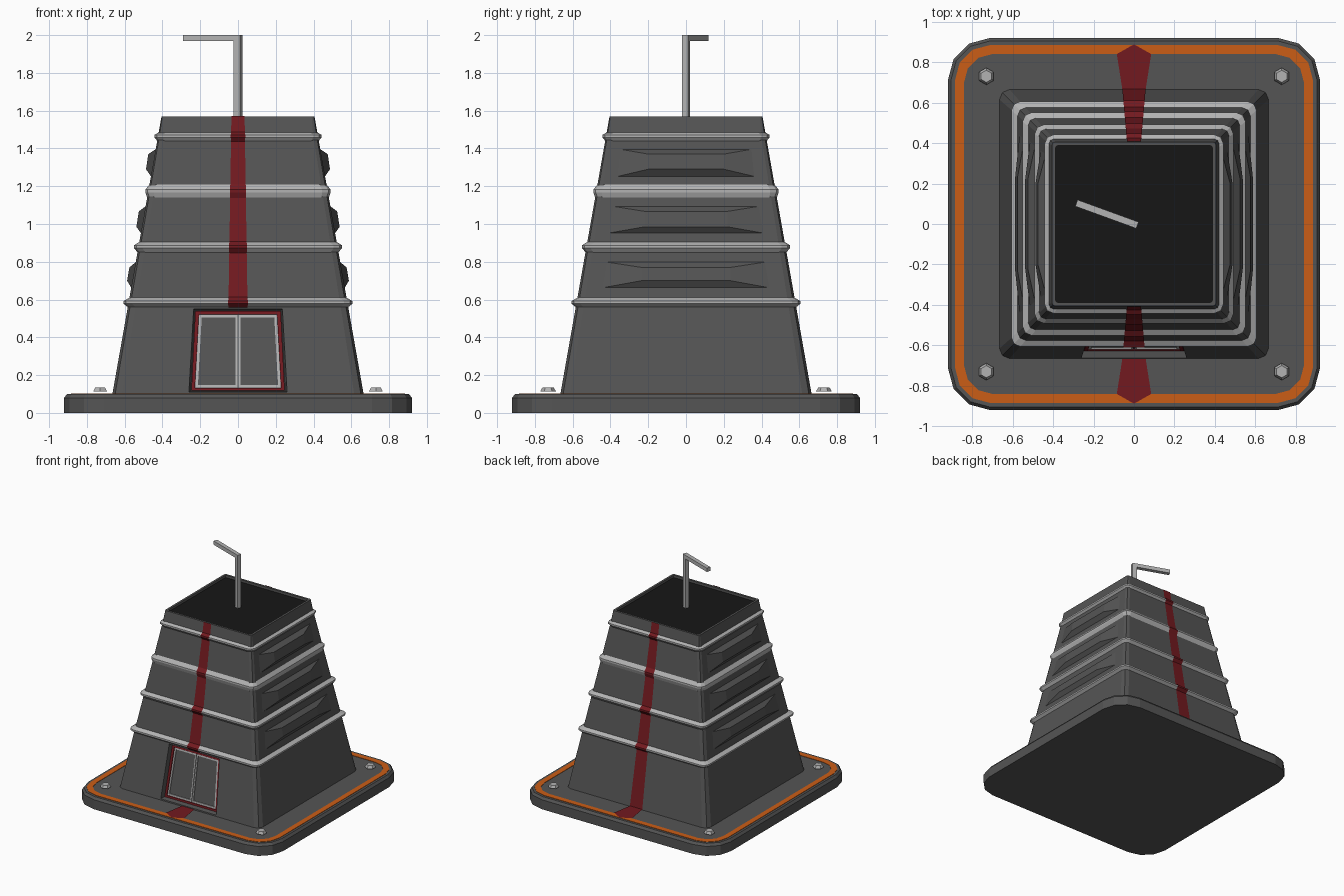
import bpy, bmesh, math
from mathutils import Vector

if "Cube" in bpy.data.objects:
    bpy.data.objects.remove(bpy.data.objects["Cube"])

COL = {"dark": (0.09, 0.09, 0.09, 1), "light": (0.45, 0.45, 0.45, 1), "red": (0.17, 0.01, 0.014, 1),
       "orange": (0.6, 0.11, 0.008, 1), "black": (0.008, 0.008, 0.008, 1)}
MAT = {}
for key, c in COL.items():
    MAT[key] = bpy.data.materials.new(key + "_paint")
    MAT[key].diffuse_color = c


def finish(name, bm, col, recalc=True):
    if recalc:
        bmesh.ops.recalc_face_normals(bm, faces=bm.faces[:])
    me = bpy.data.meshes.new(name)
    bm.to_mesh(me)
    bm.free()
    me.materials.append(MAT[col])
    ob = bpy.data.objects.new(name, me)
    bpy.context.collection.objects.link(ob)
    return ob


def wall(z):
    """Half width of the sloping tower wall at height z."""
    return 0.665 - (z - 0.1) * 0.177


def rounded_square(h, r, z, segs):
    pts = []
    for q in range(4):
        cx = (h - r) * (1 if q in (0, 3) else -1)
        cy = (h - r) * (1 if q < 2 else -1)
        for i in range(segs + 1):
            a = math.radians(90 * (q + i / segs))
            pts.append((cx + r * math.cos(a), cy + r * math.sin(a), z))
    return pts


def loft(levels, segs, caps=True, closed=False):
    """levels: (half width, corner radius, z)"""
    bm = bmesh.new()
    rings = [[bm.verts.new(p) for p in rounded_square(h, r, z, segs)] for h, r, z in levels]
    pairs = list(zip(rings, rings[1:])) + ([(rings[-1], rings[0])] if closed else [])
    for a, b in pairs:
        for i in range(len(a)):
            j = (i + 1) % len(a)
            bm.faces.new((a[i], a[j], b[j], b[i]))
    if caps:
        bm.faces.new(rings[0][::-1])
        bm.faces.new(rings[-1])
    return bm


# base plate and painted border
finish("base_plate", loft([(0.92, 0.21, 0), (0.92, 0.21, 0.08), (0.905, 0.195, 0.1)], 3), "dark")
finish("base_border", loft([(0.885, 0.175, 0.098), (0.885, 0.175, 0.103),
                            (0.84, 0.14, 0.103), (0.84, 0.14, 0.098)], 3, False, True), "orange")

# tower shell with sunken roof rim
bm = loft([(wall(0.1), 0.05, 0.1), (wall(0.56), 0.04, 0.56), (wall(1.47), 0.025, 1.47),
           (0.405, 0.015, 1.57), (0.387, 0.01, 1.57), (0.387, 0.01, 1.54)], 2)
bmesh.ops.recalc_face_normals(bm, faces=bm.faces[:])
# door recess pushed into the lower front wall
front = min((f for f in bm.faces if f.calc_center_median().z < 0.5 and f.normal.y < -0.9),
            key=lambda f: f.calc_center_median().y)
for xb, zb, xt, zt, d in ((0.26, 0.11, 0.235, 0.55, 0), (0.25, 0.115, 0.228, 0.543, 0.045)):
    bmesh.ops.inset_individual(bm, faces=[front], thickness=0.01)
    mid = front.calc_center_median().z
    for v in front.verts:
        x, z = (xb, zb) if v.co.z < mid else (xt, zt)
        v.co = (math.copysign(x, v.co.x), -(wall(z) - d), z)
finish("tower_body", bm, "dark", False)
finish("roof", loft([(0.387, 0.01, 1.541), (0.387, 0.01, 1.55)], 2), "black")

# ridged bands: (bottom z, peak z, top z, peak half width)
BANDS = [(0.56, 0.585, 0.61, 0.61), (0.85, 0.88, 0.905, 0.555),
         (1.14, 1.175, 1.21, 0.495), (1.44, 1.465, 1.485, 0.446)]
for n, (z0, z1, z2, h) in enumerate(BANDS):
    finish(f"band_{n + 1}", loft([(wall(z0), 0.04, z0), (h - 0.004, 0.045, z1 - 0.007), (h - 0.004, 0.045, z1 + 0.007),
                                  (wall(z2), 0.04, z2), (wall(z2) - 0.03, 0.02, z2),
                                  (wall(z0) - 0.03, 0.02, z0)], 2, False, True), "light")

# faceted side bulges: (z levels, half lengths)
BULGES = [(0.66, 0.70, 0.77, 0.80, 0.455, 0.235, 0.43, 0.587, 0.575),
          (0.95, 0.985, 1.067, 1.095, 0.42, 0.22, 0.395, 0.538, 0.525),
          (1.25, 1.29, 1.37, 1.397, 0.37, 0.2, 0.355, 0.487, 0.475)]
for n, (za, zb, zc, zd, la, lb, ld, xb, xc) in enumerate(BULGES):
    for side, s in (("right", 1), ("left", -1)):
        bm = bmesh.new()
        outer = [(wall(z) - 0.002, y, z) for y, z in ((-la, za), (la, za), (ld, zd), (-ld, zd))]
        inner = [(xb, -lb, zb), (xb, lb, zb), (xc, lb, zc), (xc, -lb, zc)]
        a, b = [[bm.verts.new((s * x, y, z)) for x, y, z in q] for q in (outer, inner)]
        for i in range(4):
            j = (i + 1) % 4
            bm.faces.new((a[i], a[j], b[j], b[i]))
        bm.faces.new(b)
        bm.faces.new(a[::-1])
        finish(f"side_bulge_{side}_{n + 1}", bm, "dark")


# door frames lying in the recess
def door_frame(name, outer, inner, d, col):
    bm = bmesh.new()
    rings = [[bm.verts.new((x, -(wall(z) - k), z)) for x, z in q]
             for q, k in ((outer, 0.046), (outer, d), (inner, d), (inner, 0.046))]
    for a, b in zip(rings, rings[1:] + rings[:1]):
        for i in range(4):
            j = (i + 1) % 4
            bm.faces.new((a[i], a[j], b[j], b[i]))
    finish(name, bm, col)


def trap(xb, zb, xt, zt):
    return [(-xb, zb), (xb, zb), (xt, zt), (-xt, zt)]


door_frame("door_surround", trap(0.247, 0.118, 0.226, 0.54), trap(0.228, 0.133, 0.207, 0.52), 0.033, "red")
for side, s in (("right", 1), ("left", -1)):
    o = [(0.003, 0.134), (0.226, 0.134), (0.205, 0.517), (0.003, 0.517)]
    i = [(0.013, 0.148), (0.212, 0.148), (0.192, 0.505), (0.013, 0.505)]
    door_frame(f"door_leaf_{side}", [(s * x, z) for x, z in o], [(s * x, z) for x, z in i], 0.038, "light")


# red stripes following the wall and band profile: points are (distance out, z, half width)
def stripe(name, pts, s):
    bm = bmesh.new()
    rows = []
    for d, z, w in pts:
        xs = (-w, w) if w else (0,)
        rows.append([bm.verts.new((x, s * d, z)) for x in xs])
    for a, b in zip(rows, rows[1:]):
        f = bm.faces.new(a + b[::-1])
        f.normal_update()
        if f.normal.dot(Vector((0, s, 1))) < 0:
            f.normal_flip()
    finish(name, bm, "red", False)


def half(z):
    return 0.058 - (z - 0.1) * 0.0157


ground = [(0.888, 0.106, 0), (0.84, 0.106, 0.085), (0.668, 0.106, 0.058)]
climb = []
for z0, z1, z2, h in BANDS:
    climb += [(wall(z0) + 0.004, z0 - 0.003, half(z0)), (h + 0.001, z1 - 0.007, half(z1) + 0.002),
              (h + 0.001, z1 + 0.007, half(z1) + 0.002), (wall(z2) + 0.004, z2 + 0.003, half(z2))]
climb.append((0.409, 1.571, half(1.57)))
stripe("stripe_back", ground + climb, 1)
stripe("stripe_front_upper", climb, -1)
stripe("stripe_front_base", ground, -1)

# corner bolts
for sx in (-1, 1):
    for sy in (-1, 1):
        bpy.ops.mesh.primitive_cone_add(vertices=6, radius1=0.042, radius2=0.03, depth=0.023,
                                        location=(sx * 0.73, sy * 0.73, 0.1235))
        bolt = bpy.context.object
        bolt.name = "corner_bolt"
        bolt.data.materials.append(MAT["light"])

# bent roof mast
bm = bmesh.new()
prof = [(0.018, 1.545), (0.018, 2.0), (-0.303, 2.0), (-0.303, 1.968), (-0.018, 1.968), (-0.018, 1.545)]
f = bm.faces.new([bm.verts.new((u, -0.017, z)) for u, z in prof])
ext = bmesh.ops.extrude_face_region(bm, geom=[f])
bmesh.ops.translate(bm, vec=(0, 0.034, 0), verts=[g for g in ext["geom"] if isinstance(g, bmesh.types.BMVert)])
mast = finish("roof_mast", bm, "light")
mast.rotation_euler.z = math.radians(-20)

for m in bpy.data.materials:
    if m.users and not m.is_grease_pencil:
        m.use_nodes = True
        m.node_tree.nodes["Principled BSDF"].inputs["Base Color"].default_value = m.diffuse_color
